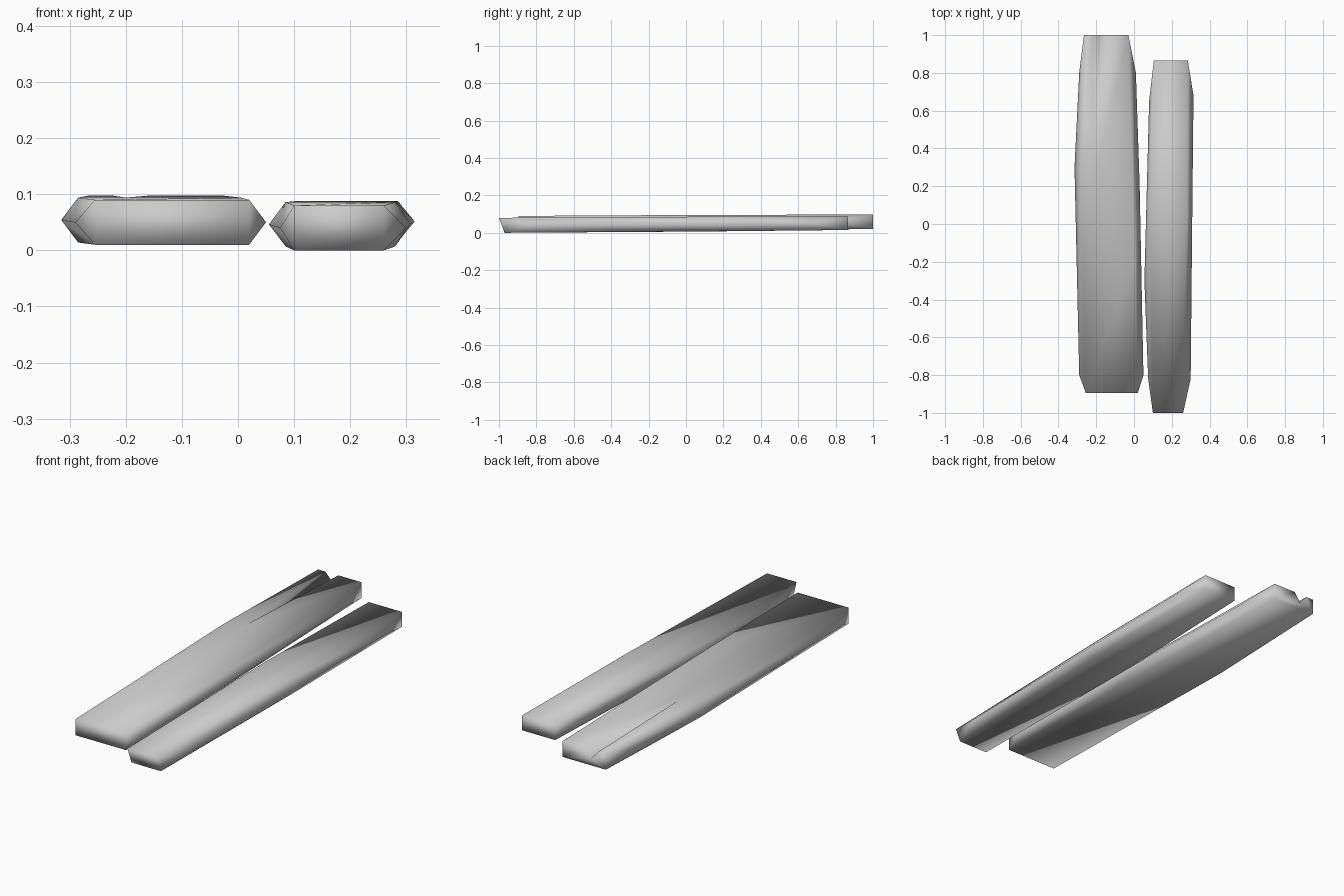
import bpy
import bmesh

if "Cube" in bpy.data.objects:
    bpy.data.objects.remove(bpy.data.objects["Cube"], do_unlink=True)

grey = bpy.data.materials.new("plain_grey")
grey.use_nodes = True
colour = (0.6, 0.6, 0.6, 1)
grey.diffuse_color = colour
grey.node_tree.nodes["Principled BSDF"].inputs["Base Color"].default_value = colour


def section(left, right, z, lean=0.0, notch=None):
    """Hexagonal ring; each side gives (flat x, flat y, ridge x, ridge y).
    The notch is (left x, bottom x, right x, depth, y)."""
    (lx, ly, lrx, lry), (rx, ry, rrx, rry) = left, right
    low, high = z
    middle = (low + high) / 2
    top_left = (lx, ly, high)
    groove = [top_left] * 3
    if notch:
        a, b, c, depth, y = notch
        groove = [(c, y, high), (b, y, high - depth), (a, y, high)]
    return [(lx, ly + lean, low), (rx, ry + lean, low), (rrx, rry, middle),
            (rx, ry, high), *groove, top_left, (lrx, lry, middle)]


def build_plank(name, rings):
    bm = bmesh.new()
    known = {}

    def face(points):
        # Collapsed corners are shared, so repeated points are dropped
        points = list(dict.fromkeys(points))
        if len(points) < 3:
            return
        for p in points:
            if p not in known:
                known[p] = bm.verts.new(p)
        bm.faces.new([known[p] for p in points])

    # Long sides
    for a, b in zip(rings, rings[1:]):
        count = len(a)
        for i in range(count):
            j = (i + 1) % count
            face([a[i], a[j], b[i]])
            face([a[j], b[j], b[i]])

    # Flat end caps with a cut-back corner on each side
    for ring in (rings[0], rings[-1]):
        bl, br, mr, tr, nr, nb, nl, tl, ml = ring
        face([bl, br, tr, nr, nb, nl, tl])
        face([br, mr, tr])
        face([tl, ml, bl])

    bmesh.ops.recalc_face_normals(bm, faces=bm.faces)
    bmesh.ops.triangulate(bm, faces=[f for f in bm.faces if len(f.verts) > 4])
    for f in bm.faces:
        f.smooth = True
    mesh = bpy.data.meshes.new(name)
    bm.to_mesh(mesh)
    bm.free()
    mesh.materials.append(grey)
    plank = bpy.data.objects.new(name, mesh)
    bpy.context.collection.objects.link(plank)
    return plank


# Wide plank, split along the top towards its back end
build_plank("wide_plank", [
    section((-0.255, -0.895, -0.29, -0.8), (0.02, -0.895, 0.05, -0.8), (0.01, 0.09)),
    section((-0.285, 0.3, -0.315, 0.3), (0.005, -0.2, 0.03, 0.2), (0.014, 0.094),
            notch=(-0.2, -0.2, -0.2, 0, 0.3)),
    section((-0.265, 1, -0.29, 0.8), (-0.03, 1, 0.01, 0.8), (0.02, 0.098),
            notch=(-0.225, -0.185, -0.155, 0.045, 1)),
])

# Narrow plank with a leaning front end
build_plank("narrow_plank", [
    section((0.1, -1, 0.075, -0.82), (0.26, -1, 0.3, -0.82), (0, 0.08), lean=0.03),
    section((0.085, 0.1, 0.055, -0.3), (0.28, 0.05, 0.308, 0), (0.007, 0.086)),
    section((0.105, 0.865, 0.08, 0.65), (0.285, 0.865, 0.315, 0.68), (0.015, 0.088)),
])
